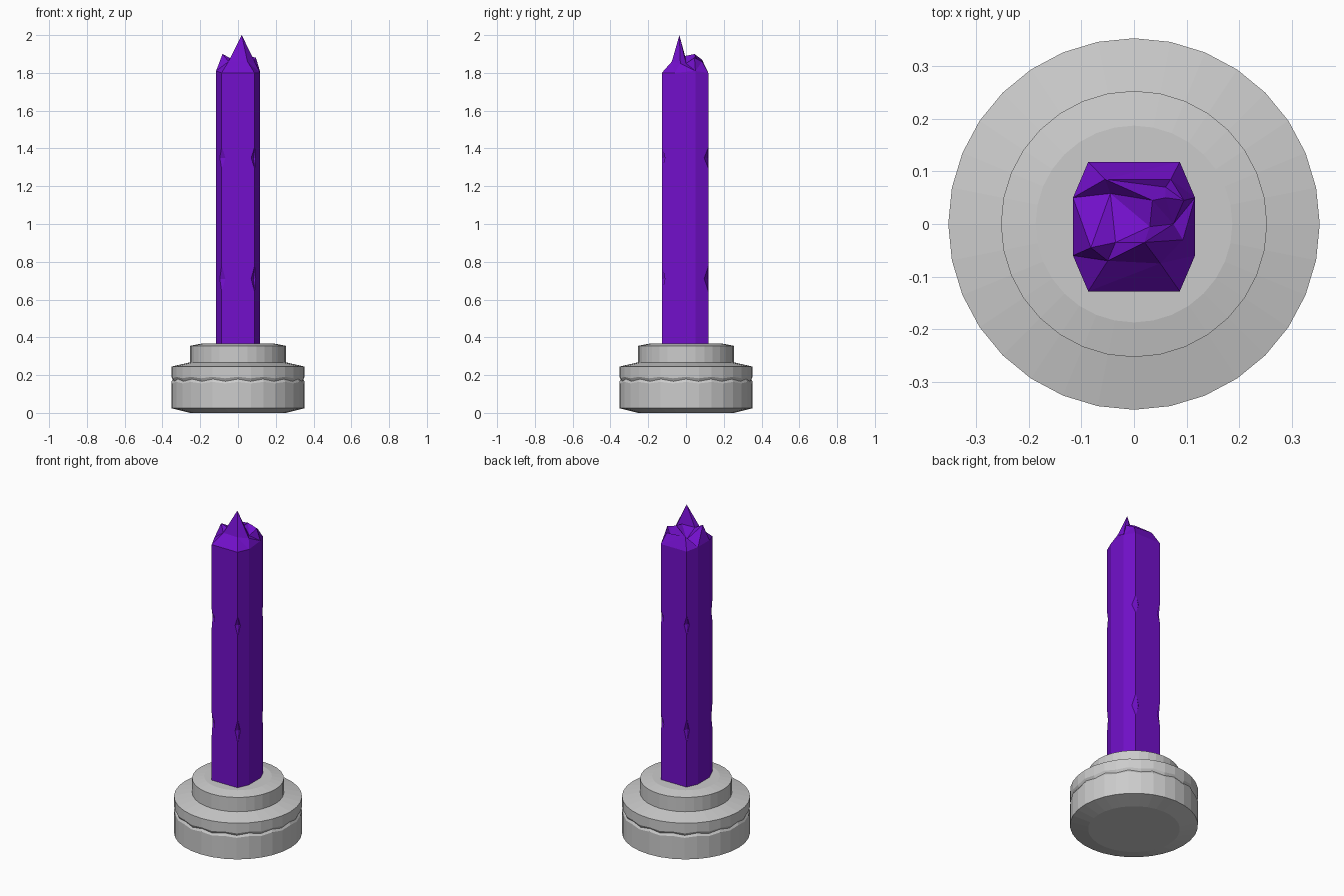
import bpy, bmesh, math
from mathutils import Vector
from mathutils.geometry import delaunay_2d_cdt

if "Cube" in bpy.data.objects:
    bpy.data.objects.remove(bpy.data.objects["Cube"])


def make_object(name, bm):
    bmesh.ops.recalc_face_normals(bm, faces=bm.faces[:])
    mesh = bpy.data.meshes.new(name)
    bm.to_mesh(mesh)
    bm.free()
    obj = bpy.data.objects.new(name, mesh)
    bpy.context.collection.objects.link(obj)
    return obj


# Stepped round base: (radius, height, scallop) rings, 32 sides
SIDES = 32
profile = [(0.253, 0, 0), (0.353, 0.025, 0), (0.353, 0.16, 0.004),
           (0.345, 0.173, 0.006), (0.353, 0.187, 0.004), (0.353, 0.245, 0),
           (0.253, 0.268, 0), (0.253, 0.355, 0), (0.187, 0.368, 0)]
bm = bmesh.new()
rings = []
for r, z, wave in profile:
    rings.append([bm.verts.new((r * math.cos(i * math.tau / SIDES),
                                r * math.sin(i * math.tau / SIDES),
                                z + wave * (-1) ** i)) for i in range(SIDES)])
for a, b in zip(rings, rings[1:]):
    for i in range(SIDES):
        j = (i + 1) % SIDES
        bm.faces.new((a[i], a[j], b[j], b[i]))
bm.faces.new(rings[0][::-1])
bm.faces.new(rings[-1])
make_object("round_base", bm)

# Crystal shaft: eight-sided outline, jagged broken crown on top
outline = [(-0.087, -0.128, 1.80), (0.087, -0.128, 1.80),
           (0.116, -0.06, 1.80), (0.116, 0.05, 1.81),
           (0.087, 0.118, 1.80), (-0.087, 0.118, 1.80),
           (-0.116, 0.05, 1.81), (-0.116, -0.06, 1.81)]
crown = [(0.02, -0.035, 2.0), (-0.035, -0.035, 1.875), (-0.05, -0.07, 1.86),
         (0.05, -0.075, 1.86), (-0.082, -0.045, 1.90), (0.03, -0.005, 1.89),
         (0.093, -0.03, 1.85), (0.095, 0.045, 1.88), (0.075, 0.0, 1.85),
         (0.035, 0.045, 1.90), (0.06, 0.05, 1.89), (0.07, 0.085, 1.86),
         (-0.055, 0.085, 1.87), (-0.045, 0.058, 1.84), (0.06, 0.07, 1.85)]
points = [Vector(p) for p in outline + crown]
flat, _, tris, origin, _, _ = delaunay_2d_cdt(
    [p.xy for p in points], [], [], 0, 1e-6)
bm = bmesh.new()
top = [bm.verts.new(points[o[0]]) for o in origin]
for t in tris:
    bm.faces.new([top[i] for i in t])
rim = [next(v for v, o in zip(top, origin) if o[0] == i) for i in range(8)]
foot = [bm.verts.new((x, y, 0.34)) for x, y, _ in outline]
for i in range(8):
    j = (i + 1) % 8
    bm.faces.new((foot[i], foot[j], rim[j], rim[i]))
bm.faces.new(foot[::-1])
crystal = make_object("crystal_shaft", bm)

# Chips cut out of the four long corner edges at two heights
bm = bmesh.new()
for z, half in ((0.71, 0.085), (1.35, 0.07)):
    for x in (-0.09, 0.09):
        for y in (-0.131, 0.121):
            ring = [bm.verts.new((x + 0.027 * math.cos(k * math.pi / 2 + 0.3),
                                  y + 0.027 * math.sin(k * math.pi / 2 + 0.3),
                                  z)) for k in range(4)]
            tips = [bm.verts.new((x, y, z + s * half)) for s in (-1, 1)]
            for k in range(4):
                for tip in tips:
                    bm.faces.new((ring[k], ring[(k + 1) % 4], tip))
cutter = make_object("chip_cutter", bm)
cutter.hide_render = True
mod = crystal.modifiers.new("chips", 'BOOLEAN')
mod.operation = 'DIFFERENCE'
mod.solver = 'EXACT'
mod.object = cutter
bpy.context.view_layer.objects.active = crystal
bpy.ops.object.modifier_apply(modifier=mod.name)
bpy.data.objects.remove(cutter)

purple = bpy.data.materials.new("purple")
purple.diffuse_color = (0.17, 0.005, 0.6, 1)
purple.use_nodes = True
purple.node_tree.nodes["Principled BSDF"].inputs["Base Color"].default_value = purple.diffuse_color
crystal.data.materials.clear()
crystal.data.materials.append(purple)
